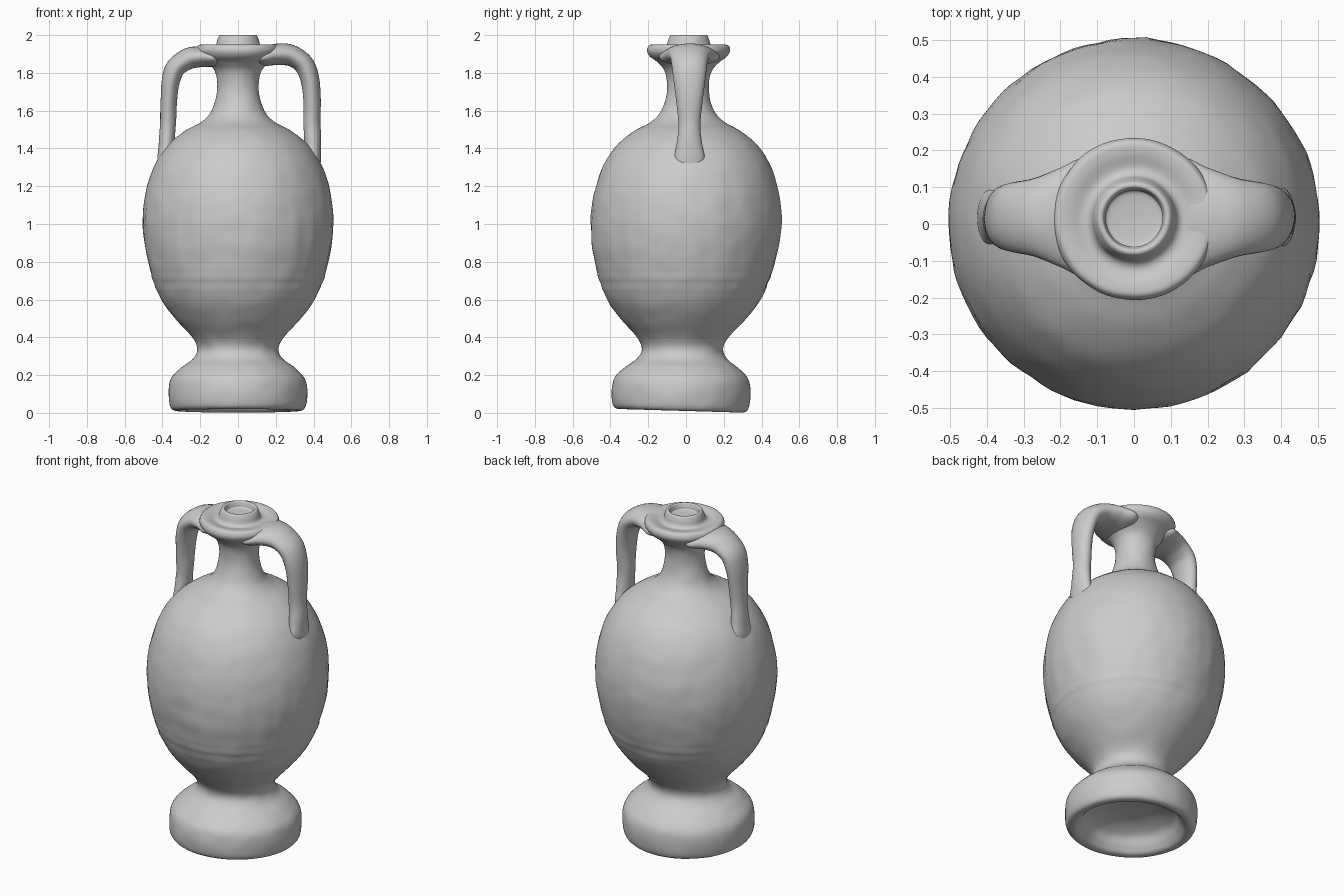
import bpy
import bmesh
import math
from mathutils import Vector, noise

cube = bpy.data.objects.get("Cube")
if cube:
    bpy.data.objects.remove(cube, do_unlink=True)

# One plain clay colour
clay = bpy.data.materials.new("grey clay")
clay.use_nodes = True
COLOUR = (0.6, 0.6, 0.6, 1)
clay.diffuse_color = COLOUR
clay.node_tree.nodes["Principled BSDF"].inputs["Base Color"].default_value = COLOUR


def smooth_path(points, steps):
    """Catmull-Rom interpolation through points of any dimension."""
    pts = [points[0]] + points + [points[-1]]
    out = []
    for a, b, c, d in zip(pts, pts[1:], pts[2:], pts[3:]):
        for s in range(steps):
            t = s / steps
            out.append([0.5 * (2 * q + (r - p) * t + (2 * p - 5 * q + 4 * r - e) * t * t
                               + (3 * q - p - 3 * r + e) * t ** 3)
                        for p, q, r, e in zip(a, b, c, d)])
    return out + [points[-1]]


def skin(name, rings):
    """Join rings of points into a closed, smooth surface."""
    bm = bmesh.new()
    loops = [[bm.verts.new(p) for p in ring] for ring in rings]
    for low, high in zip(loops, loops[1:]):
        for i in range(len(low)):
            j = (i + 1) % len(low)
            bm.faces.new((low[i], low[j], high[j], high[i]))
    bm.faces.new(loops[0])
    bm.faces.new(loops[-1])
    bmesh.ops.recalc_face_normals(bm, faces=bm.faces)
    mesh = bpy.data.meshes.new(name)
    bm.to_mesh(mesh)
    bm.free()
    mesh.materials.append(clay)
    obj = bpy.data.objects.new(name, mesh)
    bpy.context.collection.objects.link(obj)
    bpy.ops.object.select_all(action="DESELECT")
    obj.select_set(True)
    bpy.context.view_layer.objects.active = obj
    bpy.ops.object.shade_smooth_by_angle(angle=math.radians(50))


def lean(z):
    """The hand-thrown vessel drifts backwards as it rises."""
    return -0.028 * (1 - z) if z < 1 else 0.015 * (z - 1)


def weathered(r, z, angle):
    """Pits, worn upright ridges on the belly, faint turned grooves, tilted foot."""
    c, s = math.cos(angle), math.sin(angle)
    wear = 0.003 * noise.noise(Vector((c * r, s * r, z)) * 12)
    belly = max(0, 1 - ((z - 0.95) / 0.35) ** 2)
    wear += 0.005 * belly * noise.noise(Vector((c * 8, s * 8, z * 3)))
    groove = max(0, 1 - abs(z - 0.7) / 0.07)
    wear += 0.003 * groove * math.sin((z - 0.7) * 110)
    r += wear
    y = r * s + lean(z)
    return (r * c, y, z - 0.03 * y * max(0, 1 - z / 0.4))


def lathe(name, profile, steps=6, sides=96):
    skin(name, [[weathered(r, z, math.tau * i / sides) for i in range(sides)]
                for r, z in smooth_path(profile, steps)])


# Body, hollow foot, neck and flared rim in one turned profile
lathe("vessel_body", [
    (0.02, 0.15), (0.14, 0.14), (0.235, 0.10), (0.275, 0.045), (0.305, 0.014),
    (0.343, 0.014), (0.362, 0.045), (0.367, 0.12), (0.352, 0.185), (0.30, 0.24),
    (0.24, 0.285), (0.215, 0.335), (0.238, 0.395), (0.325, 0.49), (0.40, 0.59),
    (0.45, 0.70), (0.48, 0.81), (0.499, 0.92),
    (0.504, 1.03), (0.49, 1.16), (0.447, 1.30), (0.375, 1.415), (0.285, 1.49),
    (0.195, 1.54), (0.145, 1.59), (0.119, 1.66), (0.11, 1.74), (0.124, 1.81),
    (0.163, 1.855), (0.205, 1.887), (0.221, 1.918), (0.21, 1.946), (0.18, 1.948),
    (0.14, 1.938), (0.118, 1.948), (0.108, 1.978), (0.098, 1.998), (0.085, 1.999),
    (0.078, 1.98), (0.07, 1.965), (0.01, 1.96)])


def handle(name, path, sides=28):
    """Sweep a flattened oval along (x, z, half width, half thickness)."""
    pts = smooth_path(path, 6)
    rings = []
    for k, (x, z, wide, thick) in enumerate(pts):
        a, b = pts[max(k - 1, 0)], pts[min(k + 1, len(pts) - 1)]
        normal = Vector((a[1] - b[1], 0, b[0] - a[0])).normalized()
        centre = Vector((x, 0.018, z))
        ring = []
        for i in range(sides):
            t = math.tau * i / sides
            p = centre + normal * thick * math.sin(t) + Vector((0, wide * math.cos(t), 0))
            ring.append(p + normal * 0.004 * noise.noise(p * 8))
        rings.append(ring)
    skin(name, rings)


# Strap handles, buried in the rim and fading into the shoulder
handle("left_handle", [
    (0.06, 1.87, 0.10, 0.03), (0.13, 1.882, 0.16, 0.047), (0.20, 1.897, 0.135, 0.056),
    (0.28, 1.892, 0.107, 0.056), (0.345, 1.85, 0.095, 0.053), (0.38, 1.77, 0.085, 0.05),
    (0.391, 1.65, 0.07, 0.046), (0.392, 1.52, 0.058, 0.045), (0.396, 1.42, 0.068, 0.045),
    (0.402, 1.34, 0.08, 0.037), (0.405, 1.26, 0.05, 0.02)])
handle("right_handle", [
    (-0.06, 1.87, 0.10, 0.03), (-0.13, 1.88, 0.16, 0.047), (-0.20, 1.885, 0.135, 0.053),
    (-0.27, 1.872, 0.107, 0.055), (-0.33, 1.827, 0.095, 0.052), (-0.357, 1.75, 0.085, 0.047),
    (-0.367, 1.65, 0.07, 0.043), (-0.372, 1.52, 0.058, 0.042), (-0.378, 1.42, 0.068, 0.042),
    (-0.39, 1.34, 0.08, 0.037), (-0.40, 1.26, 0.05, 0.02)])
